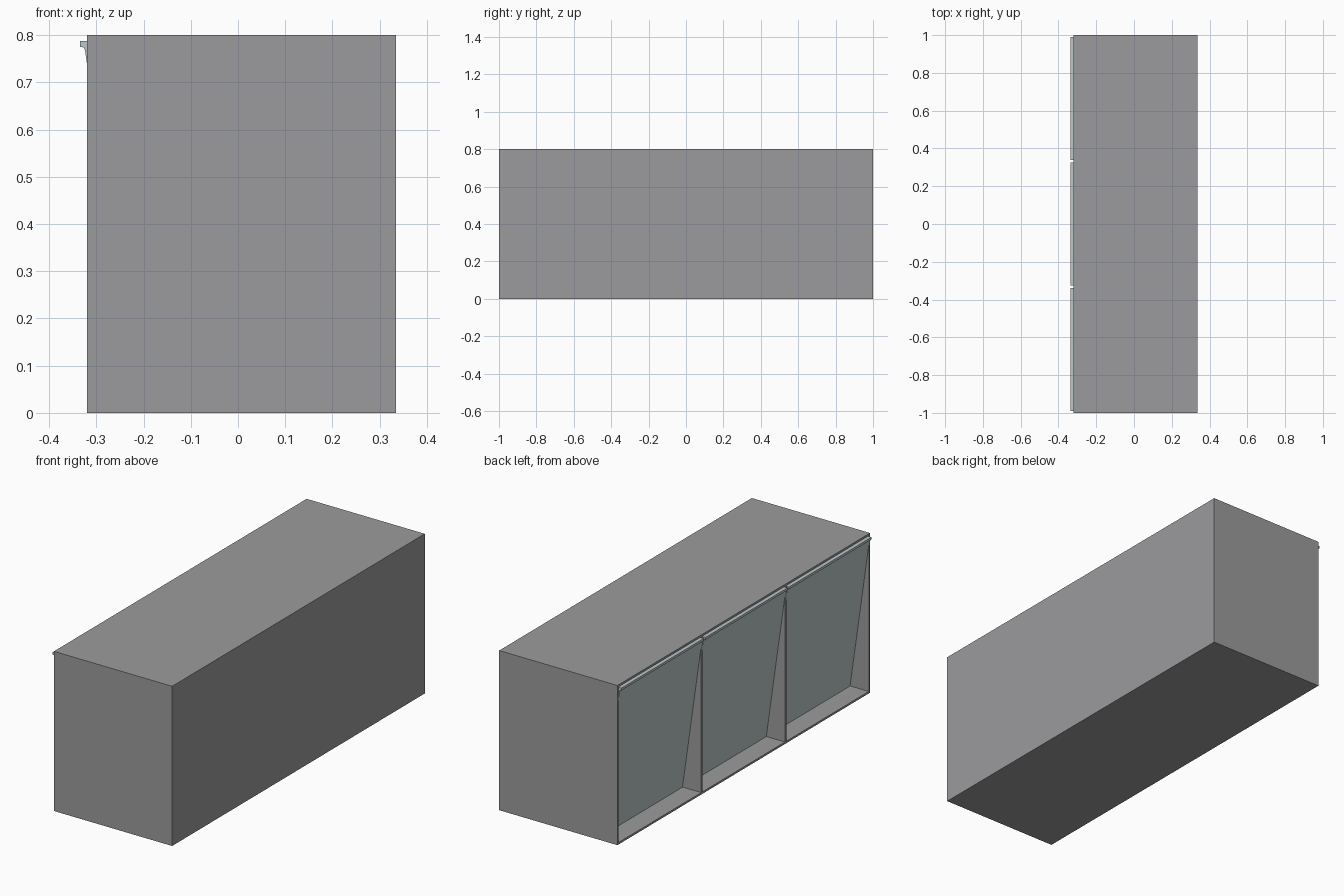
import bpy, bmesh

if "Cube" in bpy.data.objects:
    bpy.data.objects.remove(bpy.data.objects["Cube"], do_unlink=True)


def material(name, colour):
    m = bpy.data.materials.new(name)
    m.use_nodes = True
    m.diffuse_color = colour
    m.node_tree.nodes["Principled BSDF"].inputs["Base Color"].default_value = colour
    return m


def extrude_profile(name, profile, y0, y1, mat):
    """Extrude an (x, z) outline along y."""
    bm = bmesh.new()
    face = bm.faces.new([bm.verts.new((x, y0, z)) for x, z in profile])
    moved = bmesh.ops.extrude_face_region(bm, geom=[face])["geom"]
    bmesh.ops.translate(bm, vec=(0, y1 - y0, 0),
                        verts=[v for v in moved if isinstance(v, bmesh.types.BMVert)])
    bmesh.ops.recalc_face_normals(bm, faces=bm.faces)
    mesh = bpy.data.meshes.new(name)
    bm.to_mesh(mesh)
    bm.free()
    mesh.materials.append(mat)
    obj = bpy.data.objects.new(name, mesh)
    bpy.context.collection.objects.link(obj)
    return obj


grey = material("cabinet grey", (0.33, 0.33, 0.34, 1))
pale = material("flap pale grey", (0.50, 0.57, 0.59, 1))

OPEN, BACK, TOP, WALL = -0.32, 0.335, 0.8, 0.01
BAY = (2 - WALL) / 3

# Cabinet shell: C-shaped section open towards -x
shell = [(OPEN, 0), (BACK, 0), (BACK, TOP), (OPEN, TOP), (OPEN, TOP - WALL),
         (BACK - WALL, TOP - WALL), (BACK - WALL, WALL), (OPEN, WALL)]
extrude_profile("cabinet_shell", shell, -1, 1, grey)

# Closed ends
for name, y in (("front_end", -1), ("back_end", 1 - WALL)):
    extrude_profile(name, [(OPEN, 0), (BACK, 0), (BACK, TOP), (OPEN, TOP)],
                    y, y + WALL, grey)

# Dividers between the bays
for i in (1, 2):
    y = -1 + i * BAY
    extrude_profile(f"divider_{i}",
                    [(OPEN, WALL), (BACK - WALL, WALL),
                     (BACK - WALL, TOP - WALL), (OPEN, TOP - WALL)],
                    y, y + WALL, grey)

# Sloping flaps with a pull lip along the top
flap = [(-0.335, 0.787), (-0.335, 0.775), (-0.327, 0.774), (-0.324, 0.768),
        (-0.217, WALL), (-0.207, WALL), (-0.314, 0.787)]
for i in range(3):
    y = -1 + WALL + i * BAY
    extrude_profile(f"flap_{i + 1}", flap, y + 0.001, y + BAY - WALL - 0.001, pale)
